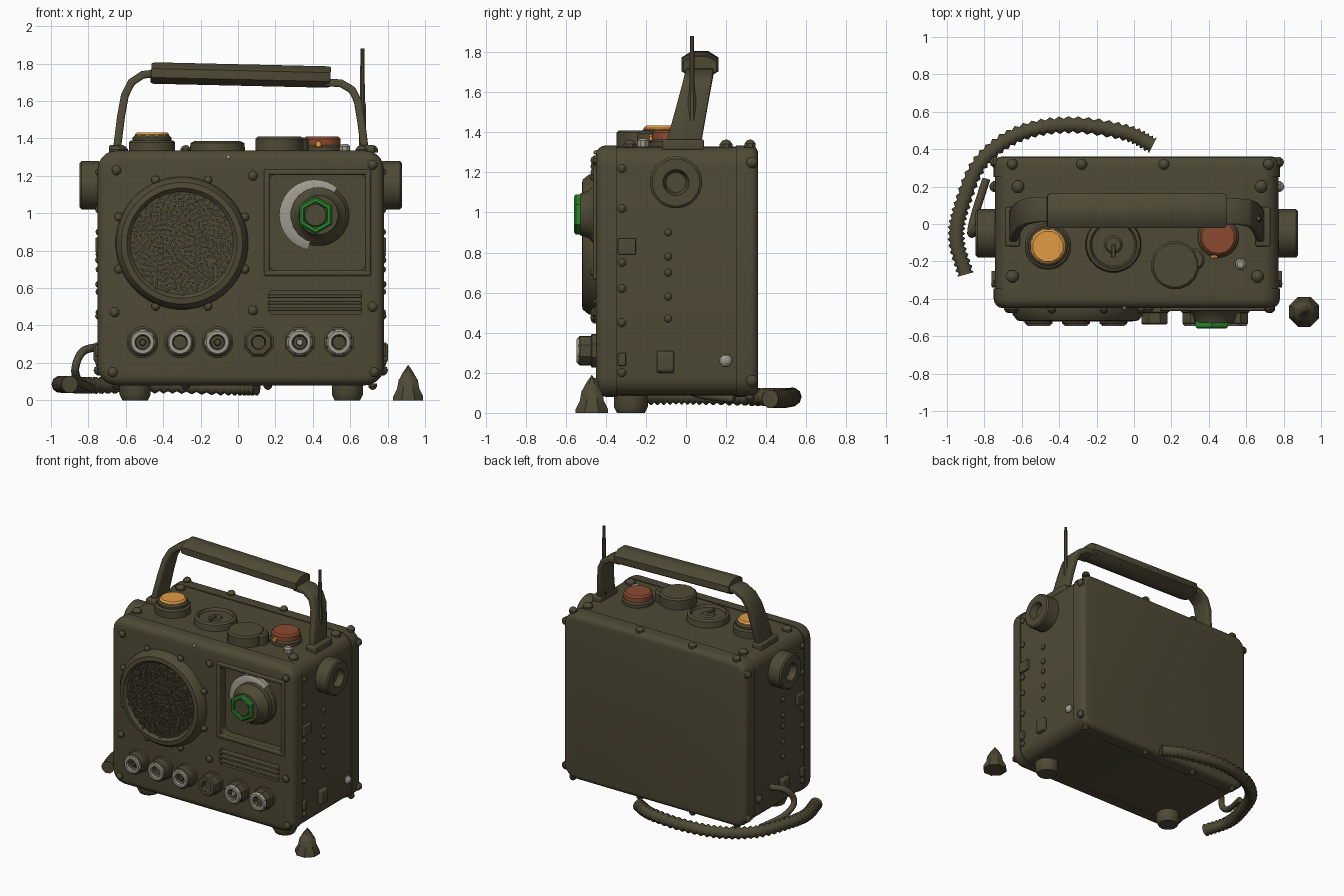
import bpy, bmesh, math, random
from mathutils import Vector, Matrix

random.seed(4)
if "Cube" in bpy.data.objects:
    bpy.data.objects.remove(bpy.data.objects["Cube"])

def material(name, rgb):
    m = bpy.data.materials.new(name)
    m.use_nodes = True
    m.diffuse_color = (*rgb, 1)
    bsdf = m.node_tree.nodes["Principled BSDF"]
    bsdf.inputs["Base Color"].default_value = (*rgb, 1)
    bsdf.inputs["Roughness"].default_value = 0.8
    return m

OLIVE = material("olive_drab", (0.078, 0.068, 0.036))
GREY = material("worn_grey", (0.34, 0.32, 0.27))
GREEN = material("signal_green", (0.02, 0.24, 0.025))
ORANGE = material("amber", (0.75, 0.33, 0.06))
RED = material("rust_red", (0.26, 0.07, 0.03))
FRONT, UP = (0, -1, 0), (0, 0, 1)
made = []

def finish(name, bm, mat, matrix=Matrix()):
    bmesh.ops.remove_doubles(bm, verts=bm.verts, dist=1e-5)
    bmesh.ops.recalc_face_normals(bm, faces=bm.faces)
    bm.transform(matrix)
    me = bpy.data.meshes.new(name)
    bm.to_mesh(me)
    bm.free()
    me.materials.append(mat)
    ob = bpy.data.objects.new(name, me)
    bpy.context.collection.objects.link(ob)
    made.append(ob)
    return ob

def lathe(name, profile, loc, axis=UP, mat=OLIVE, n=24, squash=(1, 1, 1)):
    """Spin (radius, height) points around an axis."""
    bm = bmesh.new()
    rings = [[bm.verts.new((r * math.cos(math.tau * (k + .5) / n), r * math.sin(math.tau * (k + .5) / n), h))
              for k in range(n)] for r, h in profile]
    for a, b in zip(rings, rings[1:]):
        for k in range(n):
            bm.faces.new((a[k], a[k - 1], b[k - 1], b[k]))
    bmesh.ops.dissolve_degenerate(bm, edges=bm.edges, dist=1e-6)
    rot = Vector(axis).to_track_quat('Z', 'Y').to_matrix().to_4x4()
    return finish(name, bm, mat, Matrix.Translation(loc) @ Matrix.Diagonal((*squash, 1)) @ rot)

def disc(name, loc, r, h, axis=UP, mat=OLIVE, n=24, edge=0.012):
    return lathe(name, [(0, 0), (r, 0), (r, h - edge), (r - edge, h), (0, h)], loc, axis, mat, n)

def box(name, lo, hi, corner=0.0, soft=0.0, mat=OLIVE, soft_side=0):
    """Box with corners rounded along y, then its front (-1), back (1) or both (0) rims softened."""
    lo, hi = Vector(lo), Vector(hi)
    bm = bmesh.new()
    bmesh.ops.create_cube(bm, size=1)
    bm.transform(Matrix.Translation((lo + hi) / 2) @ Matrix.Diagonal((*(hi - lo), 1)))
    if corner:
        es = [e for e in bm.edges if abs(e.verts[0].co.y - e.verts[1].co.y) > 1e-4]
        bmesh.ops.bevel(bm, geom=es, offset=corner, segments=5, profile=.5, affect='EDGES')
    if soft:
        mid = (lo.y + hi.y) / 2
        es = [e for e in bm.edges if e.calc_face_angle(0) > 1
              and all((v.co.y - mid) * soft_side >= 0 for v in e.verts)]
        bmesh.ops.bevel(bm, geom=es, offset=soft, segments=4, profile=.5, affect='EDGES')
    return finish(name, bm, mat)

def tube(name, pts, radius, steps=8, rib=0.0):
    """Round cable through the points, optionally ribbed."""
    P = [Vector(p) for p in pts]
    P = [2 * P[0] - P[1]] + P + [2 * P[-1] - P[-2]]
    path = []
    for a, b, c, d in zip(P, P[1:], P[2:], P[3:]):
        for i in range(steps):
            t = i / steps
            path.append(.5 * (2 * b + (c - a) * t + (2 * a - 5 * b + 4 * c - d) * t * t
                              + (3 * b - a - 3 * c + d) * t ** 3))
    path.append(P[-2])
    cu = bpy.data.curves.new(name, 'CURVE')
    cu.dimensions = '3D'
    cu.bevel_depth, cu.bevel_resolution, cu.use_fill_caps = radius, 3, True
    sp = cu.splines.new('POLY')
    sp.points.add(len(path) - 1)
    for i, (p, co) in enumerate(zip(sp.points, path)):
        p.co = (*co, 1)
        p.radius = 1 - rib * (i % 2)
    cu.materials.append(OLIVE)
    bpy.context.collection.objects.link(bpy.data.objects.new(name, cu))

def rivet(loc, axis, r=0.025, mat=OLIVE):
    lathe("rivet", [(0, -.01), (r, -.01), (r, r * .3), (r * .6, r * .8), (0, r)], loc, axis, mat, 8)

# Case: front shell, middle body, back shell
front = box("front_shell", (-.75, -.45, .08), (.78, -.345, 1.335), .1, .05, soft_side=-1)
box("middle_body", (-.742, -.36, .088), (.772, .26, 1.328), .09)
box("back_shell", (-.75, .25, .08), (.78, .36, 1.335), .1, .04, soft_side=1)

# Cut the dial bay and the vent slots into the front shell
cutters = [box("bay_cutter", (.165, -.6, .69), (.685, -.385, 1.21), .05)]
cutters += [box("slot_cutter", (.17, -.6, z), (.66, -.41, z + .018)) for z in (.46, .495, .53, .565)]
for c in cutters:
    made.remove(c)
    c.hide_render = True
    c.hide_set(True)
    mod = front.modifiers.new("cut", 'BOOLEAN')
    mod.operation, mod.solver, mod.object = 'DIFFERENCE', 'EXACT', c
for z in (.478, .513, .548):
    box("vent_bar", (.16, -.462, z), (.66, -.44, z + .017), 0, .004)

# Raised rim around the dial bay
for lo, hi in (((.14, 1.205), (.71, 1.235)), ((.14, .665), (.71, .695)),
               ((.14, .67), (.17, 1.23)), ((.68, .67), (.71, 1.23))):
    box("bay_rim", (lo[0], -.465, lo[1]), (hi[0], -.44, hi[1]), 0, .01)

# Speaker with a lumpy grille
S = Vector((-.3, -.45, .84))
lathe("speaker_ring", [(0, 0), (.355, 0), (.35, .035), (.325, .066), (.295, .07), (.275, .05), (0, .05)],
      S, FRONT, n=40)
bm = bmesh.new()
for i in range(330):
    r, a = .27 * math.sqrt((i + .5) / 330), i * 2.39996
    m = (Matrix.Translation(S + Vector((r * math.cos(a), -.052, r * math.sin(a))))
         @ Matrix.Rotation(random.uniform(0, math.pi), 4, 'Y')
         @ Matrix.Diagonal((random.uniform(.014, .034), random.uniform(.012, .03), .012, 1)))
    bmesh.ops.create_cube(bm, size=1, matrix=m)
finish("speaker_grille", bm, OLIVE)
for k in range(8):
    a = math.tau * (k + .5) / 8
    rivet(S + Vector((.365 * math.cos(a), -.005, .365 * math.sin(a))), FRONT, .024)

# Tuning dial: worn crescent, stepped knob, green hexagonal collar
bm = bmesh.new()
arc = [math.radians(50 + 10 * k) for k in range(22)]
rows = [[bm.verts.new((.41 + r * math.cos(a), y, .99 + r * math.sin(a))) for a in arc]
        for r, y in ((.12, -.39), (.12, -.425), (.175, -.425), (.19, -.415), (.19, -.385))]
for p, q in zip(rows, rows[1:]):
    for k in range(len(arc) - 1):
        bm.faces.new((p[k], p[k + 1], q[k + 1], q[k]))
finish("dial_crescent", bm, GREY)
disc("dial_base", (.43, -.385, .99), .165, .035, FRONT)
lathe("dial_knob", [(0, 0), (.15, 0), (.15, .06), (.12, .085), (.105, .13), (0, .13)],
      (.43, -.40, .99), FRONT, n=20)
lathe("dial_collar", [(0, 0), (.1, 0), (.1, .04), (.09, .048), (.074, .048), (.07, .035), (0, .035)],
      (.415, -.51, .99), FRONT, GREEN, 6)
disc("dial_button", (.415, -.53, .99), .07, .02, FRONT, n=12)

# Row of sockets
for i, x in enumerate((-.51, -.31, -.11, .11, .33, .54)):
    lathe("socket", [(0, 0), (.085, 0), (.085, .02), (.076, .025), (.076, .08), (.068, .088), (.04, .088),
                     (.035, .05), (0, .05)], (x, -.45, .31), FRONT, n=8 if i > 2 else 16)
    if i != 3:
        lathe("socket_ring", [(.038, .086), (.042, .096), (.06, .096), (.069, .085)],
              (x, -.45, .31), FRONT, GREY, 16)
    if i in (0, 2, 4):
        disc("socket_pin", (x, -.5, .31), .02, .03, FRONT, GREY if i == 4 else OLIVE, 8, .005)

# Case rivets
for x, z in ((-.65, 1.23), (.72, 1.26), (-.66, .47), (.73, .15), (-.67, .15), (.08, .48), (.08, 1.2), (.72, .5)):
    rivet((x, -.45, z), FRONT, .027)
rivet((-.05, -.45, 1.3), FRONT, .012, GREY)
for x in (-.65, -.28, .16, .72):
    rivet((x, .32, 1.335), UP, .03)
    rivet((x, .32, .08), (0, 0, -1), .025)
for x, y in ((-.65, -.28), (.66, -.28), (.68, .2), (-.62, .2)):
    rivet((x, y, 1.33), UP, .035)

# Side fittings, on both flanks
for s, x in ((-1, -.742), (1, .772)):
    side = (s, 0, 0)
    lathe("side_port", [(0, 0), (.13, 0), (.13, .095), (.118, .105), (.065, .105), (.05, .06), (0, .06)],
          (x, -.05, 1.15), side, n=24)
    for z in (.25, .47, .58, .7, .78, .9):
        rivet((x, -.09, z), side, .02)
    for z in (.2, .45, .62, .75, 1.02, 1.22):
        rivet((x, -.32, z), side, .022)
    for z in (.16, 1.25):
        rivet((x, .33, z), side, .03)
    box("side_plate", (x - .02, -.34, .79), (x + .02, -.25, .87), 0, .006)
    box("side_tab", (x - .02, -.34, .235), (x + .02, -.30, .3), 0, .006)
    box("side_lug", (x - .03, -.145, .2), (x + .03, -.06, .31), .02, .01)
    rivet((x, .2, .26), side, .032, GREY if s > 0 else OLIVE)

# Top controls
disc("amber_base", (-.46, -.12, 1.32), .125, .07)
disc("amber_collar", (-.46, -.12, 1.38), .105, .035)
disc("amber_cap", (-.46, -.12, 1.405), .095, .028, mat=ORANGE, n=12)
lathe("gauge", [(0, 0), (.15, 0), (.145, .045), (.125, .055), (.115, .035), (0, .035)], (-.11, -.11, 1.33))
disc("gauge_hub", (-.11, -.11, 1.35), .05, .025)
box("gauge_pointer", (-.12, -.18, 1.36), (-.10, -.11, 1.385), 0, .004)
disc("twin_knob_large", (.22, -.22, 1.32), .13, .09, n=16)
disc("twin_knob_small", (.32, -.19, 1.32), .06, .085, n=12)
disc("red_base", (.45, -.07, 1.32), .11, .045)
disc("red_cap", (.45, -.07, 1.36), .1, .05, mat=RED, n=14)
disc("red_tab", (.43, -.165, 1.37), .02, .02, FRONT, ORANGE, 6, .004)
disc("small_stud", (.57, -.215, 1.32), .03, .05, mat=GREY, n=8)

# Carrying handle: flat tapering straps and a faceted grip
def strap(name, pts):
    bm = bmesh.new()
    rows = []
    for x, z in pts:
        t = (z - 1.33) / .4
        yc, w = -.015 + .09 * t, .088 - .02 * t
        rows.append([bm.verts.new((x, yc + k * w, z)) for k in (-1, 1)])
    for a, b in zip(rows, rows[1:]):
        bm.faces.new((a[0], a[1], b[1], b[0]))
    ob = finish(name, bm, OLIVE)
    sol = ob.modifiers.new("thickness", 'SOLIDIFY')
    sol.thickness, sol.offset = .042, 0
    bev = ob.modifiers.new("soft", 'BEVEL')
    bev.width, bev.segments = .01, 2
strap("handle_strap_right", [(-.65, 1.32), (-.625, 1.52), (-.605, 1.63), (-.57, 1.7), (-.51, 1.74), (-.42, 1.75)])
strap("handle_strap_left", [(.68, 1.32), (.66, 1.48), (.64, 1.6), (.61, 1.66), (.55, 1.695), (.46, 1.7)])
lathe("handle_grip", [(0, 0), (.09, 0), (.1, .015), (.1, .945), (.09, .96), (0, .96)],
      (-.465, .07, 1.75), (1, 0, -.037), n=8, squash=(1, 1, .62))
for x in (-.65, .69):
    box("handle_foot", (x - .04, -.12, 1.31), (x + .04, .09, 1.365), 0, .012)

# Antenna blade
lathe("antenna", [(0, 0), (.02, 0), (.022, .22), (.015, .25), (.011, .53), (0, .53)], (.665, .03, 1.35), n=8)

# Feet
for x in (-.55, .585):
    lathe("foot", [(0, .1), (.085, .1), (.085, .03), (.075, .01), (.07, 0), (0, 0)], (x, -.275, 0), n=14)

# Ribbed hose and a small loose lead
tube("ribbed_hose", [(.1, .42, .07), (-.05, .49, .07), (-.35, .53, .08), (-.62, .48, .08), (-.82, .33, .08),
                     (-.92, .1, .085), (-.95, -.08, .085), (-.9, -.27, .085)], .047, 12, .3)
tube("loose_lead", [(-.73, .05, .29), (-.83, -.02, .26), (-.87, -.05, .17), (-.85, .05, .1), (-.79, .24, .07)], .022)

# Loose conical cap standing beside the case
lathe("cone_cap", [(0, 0), (.087, 0), (.087, .02), (.065, .06), (.055, .11), (.05, .115), (.03, .15), (0, .19)],
      (.91, -.47, 0), n=8)

# Smooth shading with sharp edges kept
bpy.ops.object.select_all(action='DESELECT')
for ob in made:
    ob.select_set(True)
bpy.context.view_layer.objects.active = made[0]
bpy.ops.object.shade_smooth_by_angle(angle=math.radians(35))
